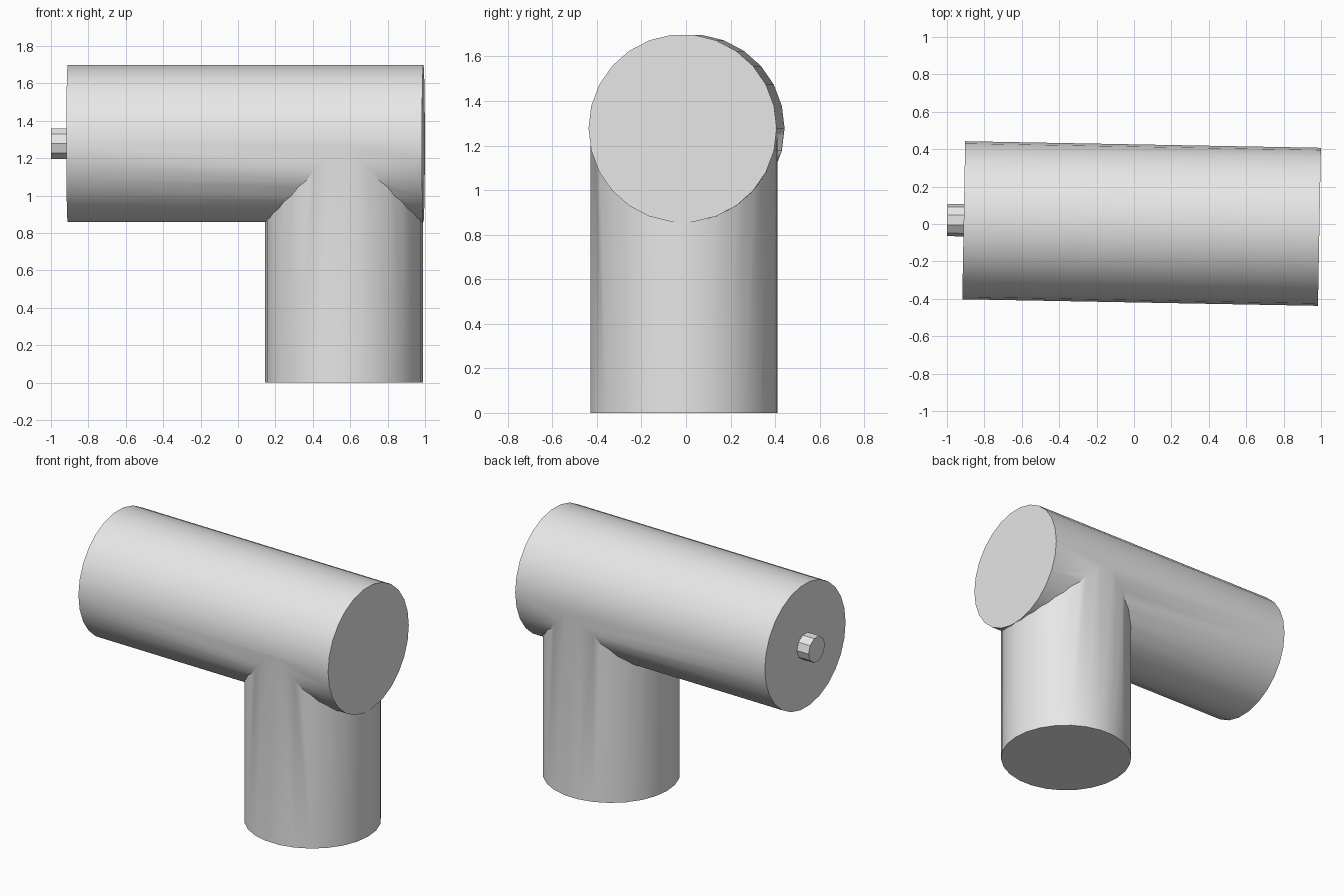
import bpy
from math import radians, cos, sin
from mathutils import Vector

cube = bpy.data.objects.get("Cube")
if cube:
    bpy.data.objects.remove(cube, do_unlink=True)

grey = bpy.data.materials.new("plain grey")
grey.use_nodes = True
grey.diffuse_color = (0.8, 0.8, 0.8, 1)
grey.node_tree.nodes["Principled BSDF"].inputs["Base Color"].default_value = (0.8, 0.8, 0.8, 1)

YAW = radians(-1.06)                              # slight twist of the whole tee
AXIS = Vector((cos(YAW), sin(YAW), 0))
CENTRE = Vector((0.0405, 0.0025, 1.2775))         # middle of the barrel
RADIUS = 0.4225
BARREL_HALF = 0.951


def cylinder(name, sides, radius, length, location, rotation):
    bpy.ops.mesh.primitive_cylinder_add(vertices=sides, radius=radius, depth=length,
                                        location=location, rotation=rotation)
    obj = bpy.context.object
    obj.name = name
    obj.data.materials.append(grey)
    return obj


def smooth(obj):
    bpy.ops.object.select_all(action='DESELECT')
    obj.select_set(True)
    bpy.context.view_layer.objects.active = obj
    bpy.ops.object.shade_smooth_by_angle(angle=radians(30))


along = (0, radians(90), YAW)

# Horizontal barrel
barrel = cylinder("barrel", 26, RADIUS, 2 * BARREL_HALF, CENTRE, along)

# Upright post, reaching the barrel's axis
post_top = CENTRE.z
post = cylinder("post", 26, RADIUS, post_top, (0.567, -0.009, post_top / 2),
                (0, 0, radians(90) + YAW))

# Merge the post into the barrel
union = barrel.modifiers.new("join_post", 'BOOLEAN')
union.operation = 'UNION'
union.solver = 'EXACT'
union.object = post
bpy.context.view_layer.objects.active = barrel
bpy.ops.object.modifier_apply(modifier=union.name)
bpy.data.objects.remove(post, do_unlink=True)
barrel.name = "barrel_and_post"
smooth(barrel)

# Small peg on the far end of the barrel
peg_length = 0.1
peg = cylinder("end_peg", 10, 0.0865, peg_length,
               CENTRE - AXIS * (BARREL_HALF + 0.088 - peg_length / 2), along)
smooth(peg)
